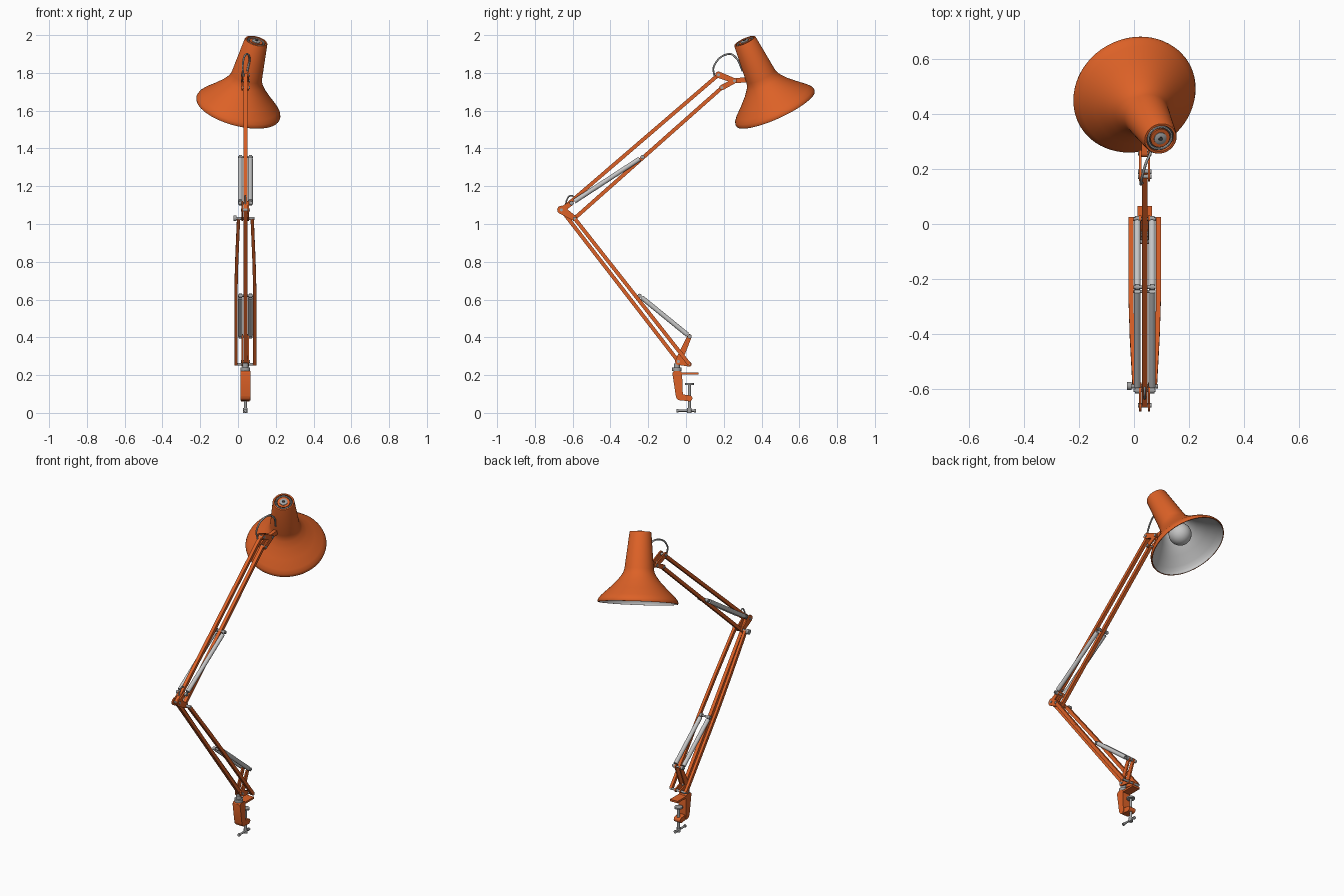
import bpy, bmesh, math
from mathutils import Vector, Matrix

if "Cube" in bpy.data.objects:
    bpy.data.objects.remove(bpy.data.objects["Cube"], do_unlink=True)

CX = 0.039  # plane of the arms
made = []


def material(name, rgb, rough=0.5):
    m = bpy.data.materials.new(name)
    m.use_nodes = True
    m.diffuse_color = (*rgb, 1)
    bsdf = m.node_tree.nodes["Principled BSDF"]
    bsdf.inputs["Base Color"].default_value = (*rgb, 1)
    bsdf.inputs["Roughness"].default_value = rough
    return m


ORANGE = material("orange_paint", (0.72, 0.12, 0.02))
STEEL = material("grey_steel", (0.36, 0.36, 0.36))
PALE = material("pale_grey", (0.56, 0.56, 0.56))
DARK = material("dark_grey", (0.05, 0.05, 0.05))


def finish(name, bm, mat, matrix=Matrix()):
    bmesh.ops.recalc_face_normals(bm, faces=bm.faces)
    me = bpy.data.meshes.new(name)
    bm.to_mesh(me)
    bm.free()
    me.materials.append(mat)
    ob = bpy.data.objects.new(name, me)
    ob.matrix_world = matrix
    bpy.context.collection.objects.link(ob)
    made.append(ob)
    return ob


def frame(p, q):
    """Matrix at the middle of p-q, local z along it, local x near world x."""
    p, q = Vector(p), Vector(q)
    z = (q - p).normalized()
    ref = Vector((0, 1, 0)) if abs(z.x) > 0.9 else Vector((1, 0, 0))
    y = z.cross(ref).normalized()
    rot = Matrix((y.cross(z), y, z)).transposed().to_4x4()
    return Matrix.Translation((p + q) / 2) @ rot, (q - p).length


def beam(name, p, q, mat=ORANGE, w=0.02, d=0.02):
    m, length = frame(p, q)
    bm = bmesh.new()
    bmesh.ops.create_cube(bm, size=1)
    bmesh.ops.scale(bm, vec=(w, d, length), verts=bm.verts)
    return finish(name, bm, mat, m)


def rod(name, p, q, r, mat=STEEL, sides=20):
    m, length = frame(p, q)
    bm = bmesh.new()
    bmesh.ops.create_cone(bm, cap_ends=True, segments=sides, radius1=r, radius2=r, depth=length)
    return finish(name, bm, mat, m)


def pin(name, yz, half, r=0.008, mat=STEEL):
    return rod(name, (CX - half, *yz), (CX + half, *yz), r, mat)


def link(name, discs, x0, x1, mat=ORANGE):
    """Rounded plate wrapped around discs (y, z, radius), between x0 and x1."""
    bm = bmesh.new()
    for y, z, r in discs:
        for i in range(16):
            a = math.tau * i / 16
            for x in (x0, x1):
                bm.verts.new((CX + x, y + r * math.cos(a), z + r * math.sin(a)))
    bmesh.ops.convex_hull(bm, input=bm.verts)
    bmesh.ops.delete(bm, geom=[v for v in bm.verts if not v.link_faces], context='VERTS')
    bmesh.ops.dissolve_limit(bm, angle_limit=0.01, verts=bm.verts, edges=bm.edges)
    return finish(name, bm, mat)


def twin_link(name, discs, offset=0.012, thick=0.008):
    for side, s in (("left", 1), ("right", -1)):
        link(f"{name}_{side}", discs, s * offset, s * (offset + thick))


def lathe(name, profile, mat, matrix, sides=64):
    bm = bmesh.new()
    verts = [bm.verts.new((r, 0, t)) for r, t in profile]
    edges = [bm.edges.new(e) for e in zip(verts, verts[1:])]
    bmesh.ops.spin(bm, geom=verts + edges, cent=(0, 0, 0), axis=(0, 0, 1),
                   angle=math.tau, steps=sides, use_merge=True)
    bmesh.ops.remove_doubles(bm, verts=bm.verts, dist=1e-5)
    return finish(name, bm, mat, matrix)


def wire(name, points, r, mat=STEEL):
    cu = bpy.data.curves.new(name, 'CURVE')
    cu.dimensions = '3D'
    cu.bevel_depth, cu.bevel_resolution, cu.use_fill_caps = r, 2, True
    sp = cu.splines.new('BEZIER')
    sp.bezier_points.add(len(points) - 1)
    for bp, co in zip(sp.bezier_points, points):
        bp.co = co
        bp.handle_left_type = bp.handle_right_type = 'AUTO'
    cu.materials.append(mat)
    ob = bpy.data.objects.new(name, cu)
    bpy.context.collection.objects.link(ob)


# Pivots of the linkage, as (y, z)
ELBOW_TOP, ELBOW_LOW = (-0.66, 1.075), (-0.59, 1.03)
HEAD_TOP, HEAD_LOW, HEAD_JOINT = (0.172, 1.79), (0.19, 1.722), (0.257, 1.758)
BASE_FRONT, BASE_BACK, BASE_TOP = (-0.04, 0.272), (0.018, 0.257), (0.0185, 0.405)

# Single bars of both arms
for name, a, b in (("upper_arm_top_bar", ELBOW_TOP, HEAD_TOP),
                   ("upper_arm_low_bar", ELBOW_LOW, HEAD_LOW),
                   ("lower_arm_front_bar", ELBOW_TOP, BASE_FRONT)):
    beam(name, (CX, *a), (CX, *b))

# Pair of outer bars of the lower arm, narrowing towards the elbow
a, b = Vector(ELBOW_LOW), Vector(BASE_BACK)
stations = ((0, 0.036), (0.3, 0.046), (0.5, 0.05), (1, 0.05))
for side, s in (("left", 1), ("right", -1)):
    path = [(CX + s * off, *a.lerp(b, f)) for f, off in stations]
    for i, (p, q) in enumerate(zip(path, path[1:])):
        beam(f"lower_arm_outer_bar_{side}_{i + 1}", p, q, w=0.017)

# Springs in pairs with end pins and collars
for name, a, b in (("upper_spring", (-0.606, 1.11), (-0.23, 1.355)),
                   ("lower_spring", BASE_TOP, (-0.246, 0.62))):
    va, vb = Vector(a), Vector(b)
    for side, s in (("left", 1), ("right", -1)):
        x = CX + s * 0.027
        rod(f"{name}_{side}", (x, *va.lerp(vb, 0.04)), (x, *va.lerp(vb, 0.96)), 0.0125, PALE)
        for i, end in enumerate((va, vb)):
            link(f"{name}_eye_{side}_{i + 1}", [(*end, 0.011)], s * 0.027 - 0.008, s * 0.027 + 0.008, STEEL)
    pin(f"{name}_start_pin", a, 0.04, 0.006)
    pin(f"{name}_end_pin", b, 0.04, 0.006)

# Elbow plates, pins, knob and cable loop
twin_link("elbow_plate", [(*ELBOW_TOP, 0.022), (*ELBOW_LOW, 0.014)])
twin_link("elbow_spring_plate", [(*ELBOW_TOP, 0.016), (-0.606, 1.11, 0.012)])
pin("elbow_top_pin", ELBOW_TOP, 0.024)
pin("elbow_low_pin", ELBOW_LOW, 0.048)
rod("elbow_knob", (-0.025, *ELBOW_LOW), (-0.009, *ELBOW_LOW), 0.015)
wire("elbow_cable", [(CX, -0.637, 1.09), (CX, -0.63, 1.13), (CX, -0.61, 1.15),
                     (CX, -0.59, 1.138), (CX, -0.583, 1.115)], 0.004)

# Head bracket and joint to the shade
twin_link("head_top_link", [(*HEAD_TOP, 0.017), (*HEAD_JOINT, 0.013)])
twin_link("head_low_link", [(*HEAD_LOW, 0.014), (*HEAD_JOINT, 0.013)])
link("shade_arm", [(*HEAD_JOINT, 0.013), (0.33, 1.765, 0.014)], -0.011, 0.011)
for name, yz in (("top", HEAD_TOP), ("low", HEAD_LOW), ("joint", HEAD_JOINT)):
    pin(f"head_{name}_pin", yz, 0.024)
wire("head_cable", [(0.03, 0.15, 1.78), (0.025, 0.148, 1.835), (0.045, 0.225, 1.9),
                    (0.06, 0.26, 1.885), (0.05, 0.3, 1.81)], 0.005)

# Shade, revolved around its tilted axis
axis = Vector((0.238, -0.403, 0.884)).normalized()
tilt = Matrix.Translation((0, 0.474, 1.611)) @ axis.to_track_quat('Z', 'Y').to_matrix().to_4x4()
outer = [(0.222, 0), (0.227, 0), (0.229, 0.008), (0.224, 0.022), (0.208, 0.041), (0.165, 0.081),
         (0.122, 0.125), (0.097, 0.158), (0.088, 0.176), (0.083, 0.195), (0.062, 0.4),
         (0.059, 0.405), (0.051, 0.405), (0.051, 0.392)]
lathe("shade", outer, ORANGE, tilt)
inner = [(r - 0.006, t - 0.001) for r, t in outer[2:10]]
lathe("shade_lining", [(0.222, 0)] + inner + [(0.066, 0.3), (0, 0.3)], PALE, tilt)

# Vented cap
lathe("cap_floor", [(0.051, 0.393), (0, 0.393)], DARK, tilt, 32)
lathe("cap_ring", [(0.046, 0.393), (0.046, 0.402), (0.041, 0.402), (0.041, 0.393)], PALE, tilt, 32)
lathe("cap_disc", [(0.036, 0.393), (0.036, 0.402), (0, 0.402)], ORANGE, tilt, 32)
lathe("cap_knob", [(0.023, 0.4), (0.023, 0.406), (0.018, 0.409), (0, 0.409)], STEEL, tilt, 32)
lathe("cap_knob_centre", [(0.008, 0.409), (0.008, 0.411), (0, 0.411)], DARK, tilt, 16)

# Bulb and socket
bulb = [(0.065 * math.sin(math.pi * i / 16), 0.1 - 0.065 * math.cos(math.pi * i / 16)) for i in range(14)]
lathe("bulb", bulb + [(0.025, 0.18), (0.025, 0.2)], PALE, tilt, 32)
lathe("socket", [(0.032, 0.19), (0.032, 0.3)], STEEL, tilt, 32)

# Base bracket
twin_link("base_spring_plate", [(*BASE_FRONT, 0.018), (*BASE_TOP, 0.012)])
twin_link("base_link", [(*BASE_FRONT, 0.018), (*BASE_BACK, 0.012)])
pin("base_front_pin", BASE_FRONT, 0.024)
pin("base_back_pin", BASE_BACK, 0.058, 0.007)
rod("base_post", (CX, -0.048, 0.2), (CX, -0.048, 0.262), 0.016)
rod("base_collar", (CX, -0.048, 0.222), (CX, -0.048, 0.24), 0.025)

# Table clamp
beam("clamp_top_jaw", (CX, -0.072, 0.208), (CX, 0.065, 0.208), w=0.052, d=0.012)
link("clamp_back", [(-0.058, 0.208, 0.014), (-0.035, 0.208, 0.014), (-0.04, 0.09, 0.014),
                    (-0.03, 0.08, 0.014)], -0.026, 0.026)
link("clamp_low_jaw", [(-0.035, 0.084, 0.016), (0.018, 0.077, 0.016)], -0.022, 0.022)
rod("clamp_screw", (CX, 0.018, 0.008), (CX, 0.018, 0.15), 0.008)
rod("clamp_pad", (CX, 0.018, 0.148), (CX, 0.018, 0.157), 0.024)
rod("clamp_handle", (CX, -0.042, 0.012), (CX, 0.05, 0.012), 0.006)
for i, y in enumerate((-0.045, 0.048)):
    rod(f"clamp_handle_end_{i + 1}", (CX, y - 0.005, 0.012), (CX, y + 0.005, 0.012), 0.009)
rod("clamp_screw_foot", (CX, 0.018, 0), (CX, 0.018, 0.025), 0.012)

# Smooth shading with sharp edges kept
for ob in made:
    ob.select_set(True)
bpy.context.view_layer.objects.active = made[0]
bpy.ops.object.shade_smooth_by_angle(angle=math.radians(35))
